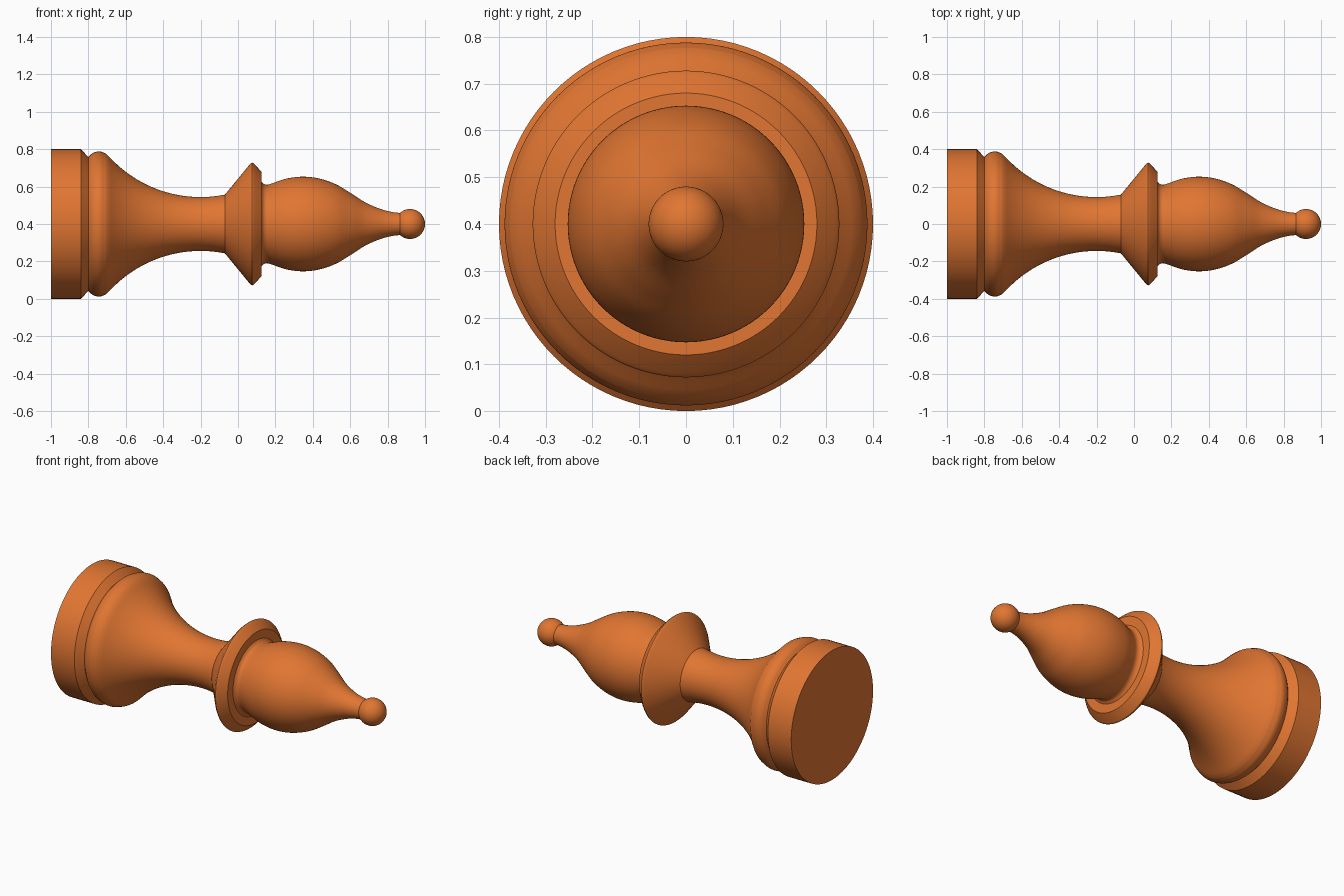
import bpy, bmesh, math
from mathutils import Vector

cube = bpy.data.objects.get("Cube")
if cube:
    bpy.data.objects.remove(cube, do_unlink=True)

SIDES = 96
AXIS_Z = 0.4

wood = bpy.data.materials.new("warm orange")
wood.use_nodes = True
colour = (0.75, 0.18, 0.032, 1)
wood.diffuse_color = colour
wood.node_tree.nodes["Principled BSDF"].inputs["Base Color"].default_value = colour


def arc(cx, cr, radius, start, end, steps):
    """Points (x, r) on a circle, angles in degrees."""
    angles = [math.radians(start + (end - start) * i / steps) for i in range(steps + 1)]
    return [(cx + radius * math.cos(a), cr + radius * math.sin(a)) for a in angles]


def smooth(points, steps=8):
    """Catmull-Rom curve through the points."""
    p = [Vector(q) for q in points]
    p = [2 * p[0] - p[1]] + p + [2 * p[-1] - p[-2]]
    out = []
    for a, b, c, d in zip(p, p[1:], p[2:], p[3:]):
        for i in range(steps):
            t = i / steps
            out.append(0.5 * (2 * b + (c - a) * t + (2 * a - 5 * b + 4 * c - d) * t ** 2
                              + (3 * b - a - 3 * c + d) * t ** 3))
    return [tuple(q) for q in out] + [tuple(p[-2])]


def turn(name, profile):
    """Lathe an (x, r) profile around the lying axis."""
    bm = bmesh.new()
    verts = [bm.verts.new((x, 0, max(r, 0))) for x, r in profile]
    edges = [bm.edges.new(pair) for pair in zip(verts, verts[1:])]
    bmesh.ops.spin(bm, geom=verts + edges, cent=(0, 0, 0), axis=(1, 0, 0),
                   angle=math.tau, steps=SIDES)
    bmesh.ops.remove_doubles(bm, verts=bm.verts, dist=1e-5)
    bmesh.ops.recalc_face_normals(bm, faces=bm.faces)
    # open tubes: make sure the skin faces away from the axis
    if sum(f.normal.dot(Vector((0, f.calc_center_median().y, f.calc_center_median().z)))
           for f in bm.faces) < 0:
        bmesh.ops.reverse_faces(bm, faces=bm.faces)
    mesh = bpy.data.meshes.new(name)
    bm.to_mesh(mesh)
    bm.free()
    obj = bpy.data.objects.new(name, mesh)
    obj.location.z = AXIS_Z
    mesh.materials.append(wood)
    bpy.context.collection.objects.link(obj)
    bpy.ops.object.select_all(action='DESELECT')
    obj.select_set(True)
    bpy.context.view_layer.objects.active = obj
    bpy.ops.object.shade_smooth_by_angle(angle=math.radians(30))


# Flat disc with a chamfered shoulder
turn("base", [(-1, 0), (-1, 0.4), (-0.84, 0.4), (-0.8, 0.358)])

# Rounded foot flowing into the concave stem
foot = smooth([(-0.8, 0.358), (-0.775, 0.38), (-0.74, 0.388), (-0.705, 0.376)])
turn("stem", foot + arc(-0.2, 0.804, 0.66, 223, 281.5, 32))

# Flared collar with a softened rim
rim = smooth([(0.062, 0.318), (0.076, 0.328), (0.09, 0.318)], 4)
turn("collar", [(-0.07, 0.157)] + rim + [(0.125, 0.28), (0.125, 0.225)])

# Bulbous head tapering to a thin neck
turn("head", smooth([(0.125, 0.228), (0.138, 0.214), (0.158, 0.21), (0.19, 0.22),
                     (0.26, 0.243), (0.345, 0.253), (0.43, 0.244), (0.52, 0.214),
                     (0.6, 0.167), (0.68, 0.116), (0.76, 0.081), (0.82, 0.065),
                     (0.866, 0.059)]))

# Ball tip
turn("finial", arc(0.92, 0, 0.08, 133, 0, 24))
